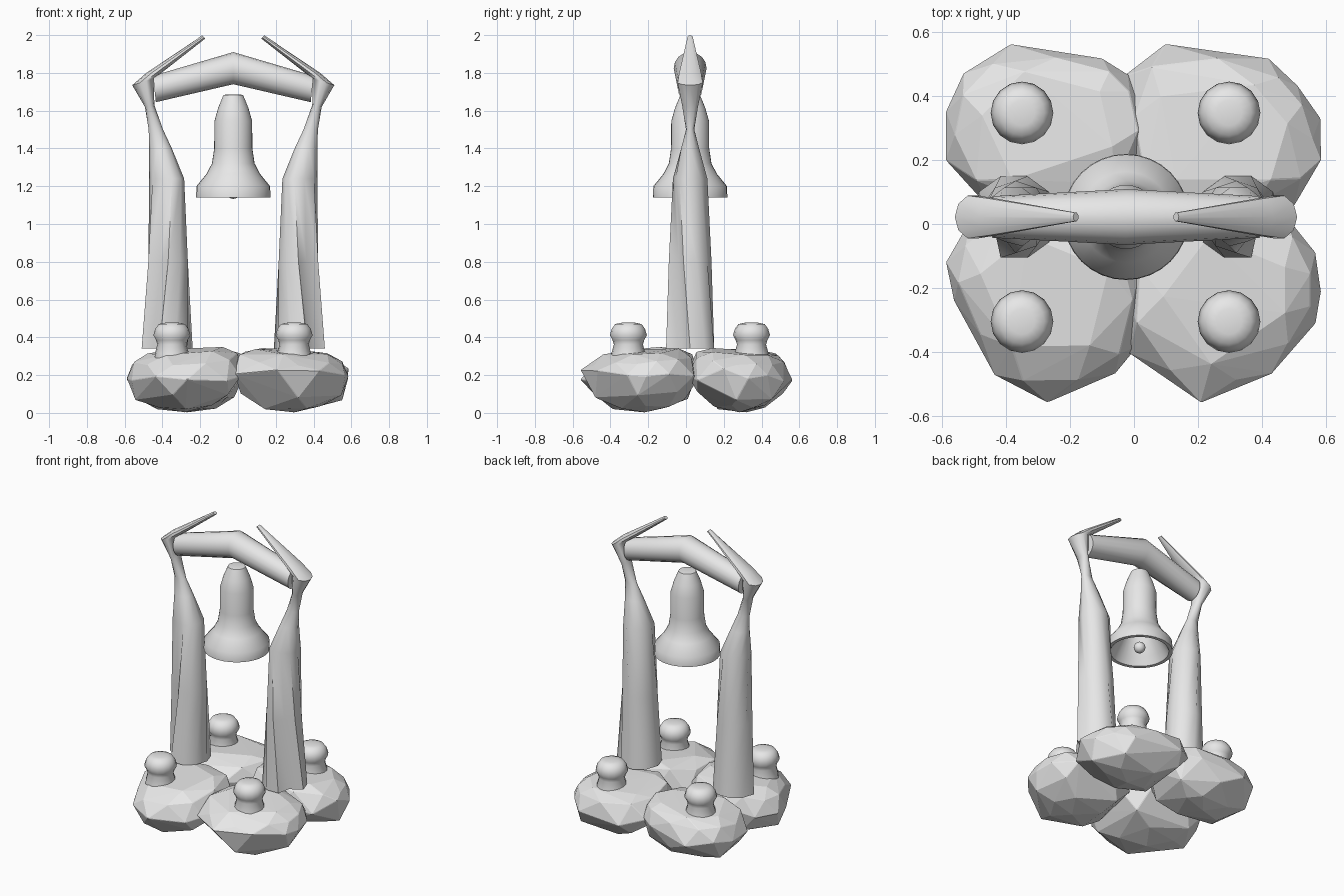
import bpy, bmesh, math, random
from mathutils import Vector

random.seed(4)
if "Cube" in bpy.data.objects:
    bpy.data.objects.remove(bpy.data.objects["Cube"], do_unlink=True)

stone = bpy.data.materials.new("light grey")
stone.use_nodes = True
GREY = (0.8, 0.8, 0.8, 1)
stone.diffuse_color = GREY
stone.node_tree.nodes["Principled BSDF"].inputs["Base Color"].default_value = GREY

MID_X, MID_Y = -0.025, 0.022


def finish(bm, name, smooth_angle=None):
    bmesh.ops.recalc_face_normals(bm, faces=bm.faces)
    mesh = bpy.data.meshes.new(name)
    bm.to_mesh(mesh)
    bm.free()
    mesh.materials.append(stone)
    ob = bpy.data.objects.new(name, mesh)
    bpy.context.collection.objects.link(ob)
    if smooth_angle:
        bpy.ops.object.select_all(action="DESELECT")
        ob.select_set(True)
        bpy.context.view_layer.objects.active = ob
        bpy.ops.object.shade_smooth_by_angle(angle=math.radians(smooth_angle))
    return ob


def skin(bm, rings):
    rows = [[bm.verts.new(p) for p in ring] for ring in rings]
    n = len(rows[0])
    for low, high in zip(rows, rows[1:]):
        for i in range(n):
            j = (i + 1) % n
            bm.faces.new((low[i], low[j], high[j], high[i]))
    bm.faces.new(rows[0][::-1])
    bm.faces.new(rows[-1])


def loft(name, sections, sides, angle, flip=1):
    # Each section: two opposite points in the front plane, depth,
    # twist in degrees, and how far the fold is pressed in
    bm = bmesh.new()
    rings = []
    for a, b, depth, twist, fold in sections:
        a, b = Vector((a[0], 0, a[1])), Vector((b[0], 0, b[1]))
        ring = []
        for i in range(sides):
            t = math.tau * i / sides + math.radians(twist)
            r = 1 - fold if i == 6 else 1
            p = (a + b) / 2 + (b - a) / 2 * math.cos(t) * r
            ring.append((MID_X + flip * p.x, MID_Y + depth * math.sin(t) * r, p.z))
        rings.append(ring)
    skin(bm, rings)
    return finish(bm, name, angle)


def lathe(name, profile, centre, sides, angle):
    bm = bmesh.new()
    rings = [[(centre[0] + r * math.cos(math.tau * i / sides),
               centre[1] + r * math.sin(math.tau * i / sides), z)
              for i in range(sides)] for r, z in profile]
    skin(bm, rings)
    return finish(bm, name, angle)


def boulder(name, outline):
    # Faceted hull around staggered, scaled copies of the outline;
    # the upper layers slope down away from the middle of the base
    pts = [Vector((x, y, 0)) for x, y in outline]
    centre = sum(pts, Vector()) / len(pts)
    mids = [(p + q) / 2 for p, q in zip(pts, pts[1:] + pts[:1])]
    bm = bmesh.new()
    for source, scale, z, wobble, slope in (
            (pts, 1.01, 0.2, 0.035, 0), (mids, 0.92, 0.285, 0.015, 0.07),
            (pts[::2], 0.65, 0.325, 0.006, 0.07), (mids[::2], 0.9, 0.09, 0.025, 0),
            (pts[1::2], 0.5, 0.03, 0.012, 0), ([centre], 1, 0.003, 0, 0)):
        for p in source:
            q = centre + (p - centre) * scale
            drop = abs(q.x) + abs(q.y) - abs(centre.x) - abs(centre.y)
            q.z = z - slope * drop + random.uniform(-wobble, wobble)
            bm.verts.new(q)
    hull = bmesh.ops.convex_hull(bm, input=bm.verts)
    loose = {g for g in hull["geom_interior"] + hull["geom_unused"]
             if isinstance(g, bmesh.types.BMVert)}
    bmesh.ops.delete(bm, geom=list(loose), context="VERTS")
    ob = finish(bm, name)
    soft = ob.modifiers.new("softened edges", "BEVEL")
    soft.width = 0.003
    soft.limit_method = "ANGLE"


# Four base boulders
boulder("front_right_boulder", [
    (-.585, -.12), (-.56, -.24), (-.435, -.47), (-.27, -.555), (-.06, -.465),
    (.01, -.38), (.03, -.1), (-.1, .05), (-.36, .06), (-.51, .01)])
boulder("front_left_boulder", [
    (-.02, -.23), (-.015, -.4), (.21, -.555), (.43, -.465), (.565, -.31),
    (.582, -.21), (.565, -.09), (.46, .04), (.2, .06), (.01, -.03)])
boulder("back_right_boulder", [
    (-.585, .35), (-.53, .47), (-.385, .56), (-.1, .515), (-.02, .465),
    (.035, .38), (.04, .2), (-.12, .02), (-.44, .04), (-.585, .2)])
boulder("back_left_boulder", [
    (-.03, .46), (.1, .56), (.42, .515), (.51, .43), (.58, .33),
    (.582, .2), (.5, .06), (.25, .01), (.04, .06), (-.02, .22)])

# Rounded knob on each boulder
knob = [(.092, .27), (.09, .315), (.077, .362), (.084, .385), (.098, .412),
        (.088, .445), (.07, .47), (.04, .477), (.012, .479)]
for depth, y in (("front", -.305), ("back", .347)):
    for side, x in (("right", -.35), ("left", .297)):
        lathe(f"{depth}_{side}_knob", knob, (x, y), 16, 60)

# Twisted, folded posts, pinched at the neck and sweeping into horns
post = [
    ((.485, .34), (.215, .34), .134, 0, .45),
    ((.455, .8), (.235, .8), .113, 18, .35),
    ((.445, 1.24), (.26, 1.24), .096, 36, .15),
    ((.445, 1.4), (.325, 1.4), .05, 36, 0),
    ((.45, 1.5), (.37, 1.5), .022, 18, 0),
    ((.468, 1.62), (.418, 1.63), .044, 0, 0),
    ((.535, 1.735), (.42, 1.77), .07, 0, 0),
    ((.46, 1.8), (.38, 1.8), .061, 0, 0),
    ((.165, 1.998), (.148, 1.982), .014, 0, 0)]
for side, flip in (("left", 1), ("right", -1)):
    loft(f"{side}_post", post, 10, 50, flip)

# Arched crossbeam
loft("crossbeam", [
    ((-.425, 1.785), (-.41, 1.645), .065, 0, 0),
    ((0, 1.91), (0, 1.74), .087, 0, 0),
    ((.425, 1.785), (.41, 1.645), .065, 0, 0)], 16, 40)

# Hollow bell and clapper
lathe("bell", [
    (.035, 1.686), (.052, 1.683), (.08, 1.615), (.1, 1.545), (.101, 1.4),
    (.113, 1.32), (.142, 1.265), (.195, 1.2), (.197, 1.14),
    (.175, 1.14), (.15, 1.19), (.11, 1.26),
    (.085, 1.36)], (MID_X, MID_Y), 32, 45)
bm = bmesh.new()
bmesh.ops.create_uvsphere(bm, u_segments=16, v_segments=10, radius=.035)
bmesh.ops.translate(bm, verts=bm.verts, vec=(MID_X, MID_Y, 1.168))
finish(bm, "clapper", 60)
